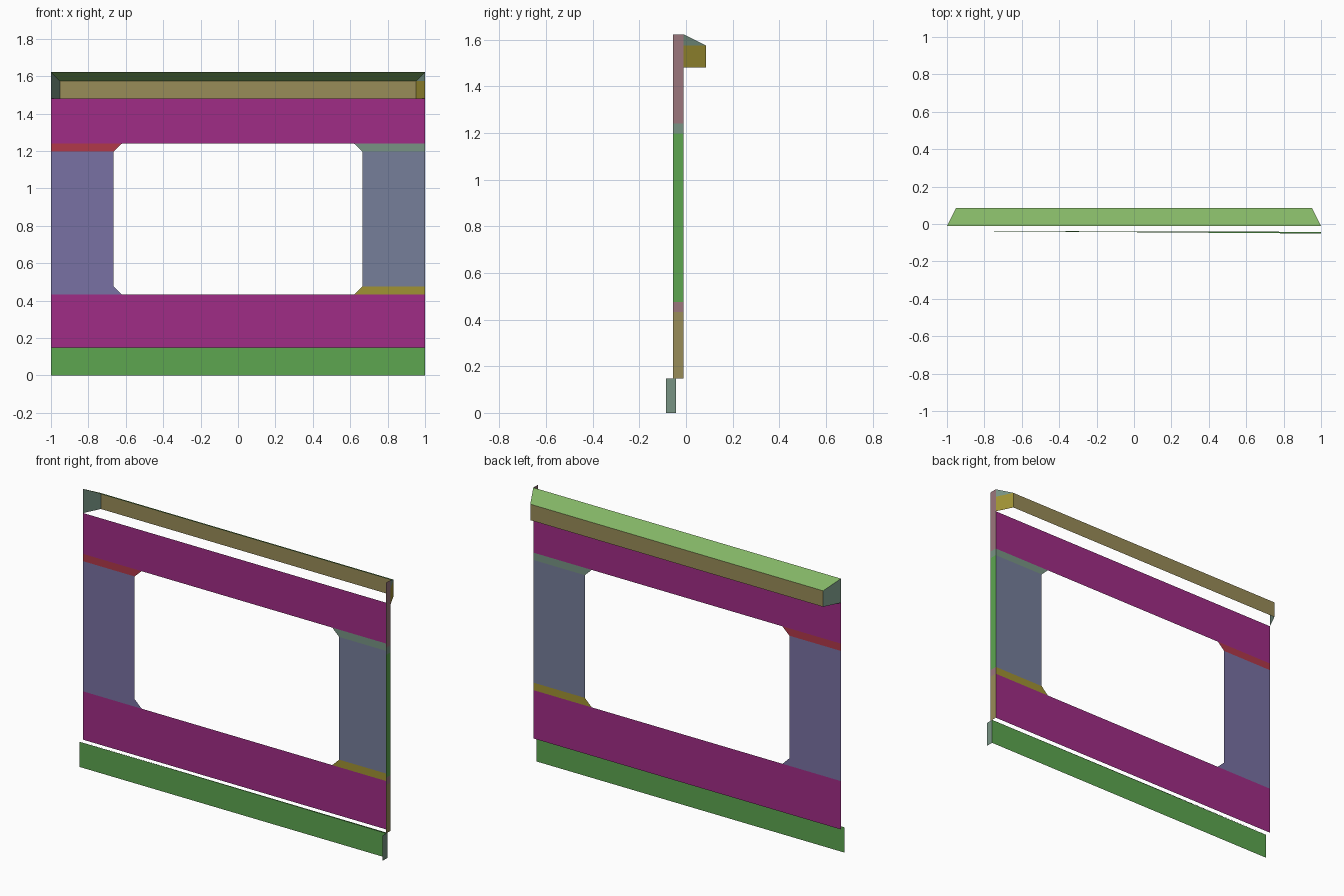
import bpy

cube = bpy.data.objects.get("Cube")
if cube:
    bpy.data.objects.remove(cube, do_unlink=True)


def linear(value):
    c = value / 255
    return c / 12.92 if c < 0.04045 else ((c + 0.055) / 1.055) ** 2.4


def material(name, *rgb):
    mat = bpy.data.materials.new(name)
    colour = (*[linear(v) for v in rgb], 1)
    mat.diffuse_color = colour
    mat.use_nodes = True
    bsdf = mat.node_tree.nodes["Principled BSDF"]
    bsdf.inputs["Base Color"].default_value = colour
    bsdf.inputs["Roughness"].default_value = 0.8
    return mat


magenta = material("magenta", 160, 44, 134)
red = material("red", 177, 56, 74)
purple = material("purple", 121, 113, 163)
blue_grey = material("blue grey", 118, 126, 154)
grey_green = material("grey green", 120, 148, 132)
olive = material("olive", 160, 146, 52)
tan = material("tan", 153, 140, 88)
green = material("green", 93, 166, 80)
mauve = material("mauve", 155, 118, 124)
light_green = material("light green", 132, 182, 102)


def sheet(name, points, mat):
    """One flat open face."""
    mesh = bpy.data.meshes.new(name)
    mesh.from_pydata(points, [], [range(len(points))])
    mesh.materials.append(mat)
    obj = bpy.data.objects.new(name, mesh)
    bpy.context.collection.objects.link(obj)
    return obj


def upright(name, y, outline, mat):
    """Sheet facing the front, outlined in x and z."""
    return sheet(name, [(x, y, z) for x, z in outline], mat)


def panel(name, y, x0, x1, z0, z1, mat):
    return upright(name, y, [(x0, z0), (x1, z0), (x1, z1), (x0, z1)], mat)


def end_strip(name, y0, y1, z0, z1, mat):
    """Narrow sheet closing the left end."""
    return sheet(name, [(1, y0, z0), (1, y1, z0), (1, y1, z1), (1, y0, z1)], mat)


# Main levels
wall_y, wall_front = -0.01, -0.055
skirt_y, skirt_front = -0.042, -0.086
base, sill, sill_in, head_in, head, ledge, top = 0.148, 0.432, 0.476, 1.197, 1.24, 1.48, 1.622
jamb, corner = 0.665, 0.62

# Wall with a chamfered window opening
panel("lower_wall", wall_y, -1, 1, base, sill, magenta)
panel("upper_wall", wall_y, -1, 1, head, ledge, magenta)
upright("right_column", wall_y, [(-1, sill), (-corner, sill), (-jamb, sill_in),
                                 (-jamb, head_in), (-1, head_in)], purple)
upright("right_head_corner", wall_y, [(-1, head_in), (-jamb, head_in),
                                      (-corner, head), (-1, head)], red)
panel("left_column", wall_y, jamb, 1, sill_in, head_in, blue_grey)
upright("left_head_corner", wall_y, [(jamb, head_in), (1, head_in),
                                     (1, head), (corner, head)], grey_green)
upright("left_sill_corner", wall_y, [(corner, sill), (1, sill),
                                     (1, sill_in), (jamb, sill_in)], olive)

# Strips on the left end of the wall
levels = [base, sill, sill_in, head_in, head, top]
for i, mat in enumerate([tan, mauve, green, grey_green, mauve]):
    end_strip(f"wall_end_{i + 1}", wall_front, wall_y, levels[i], levels[i + 1], mat)

# Skirting board with its thin top sliver
panel("skirting", skirt_y, -1, 1, 0, base, green)
end_strip("skirting_end", skirt_front, skirt_y, 0, base, grey_green)
sheet("skirting_top", [(-1, skirt_y + 0.005, base), (1, skirt_y - 0.009, base),
                       (1, skirt_y, base)], green)

# Cornice: sloping top, back and mitred ends
back_x, back_y, eave = 0.952, 0.086, 1.574
sheet("cornice_top", [(-1, wall_y, top), (1, wall_y, top),
                      (back_x, back_y, eave), (-back_x, back_y, eave)], light_green)
panel("cornice_back", back_y, back_x, -back_x, ledge, eave, tan)
for side, label, mat in ((1, "left", olive), (-1, "right", grey_green)):
    sheet(f"cornice_{label}_end",
          [(side, wall_y, ledge), (side * back_x, back_y, ledge),
           (side * back_x, back_y, eave), (side, wall_y, eave)][::side], mat)
    sheet(f"cornice_{label}_end_tip",
          [(side, wall_y, eave), (side * back_x, back_y, eave),
           (side, wall_y, top)][::side], grey_green)
